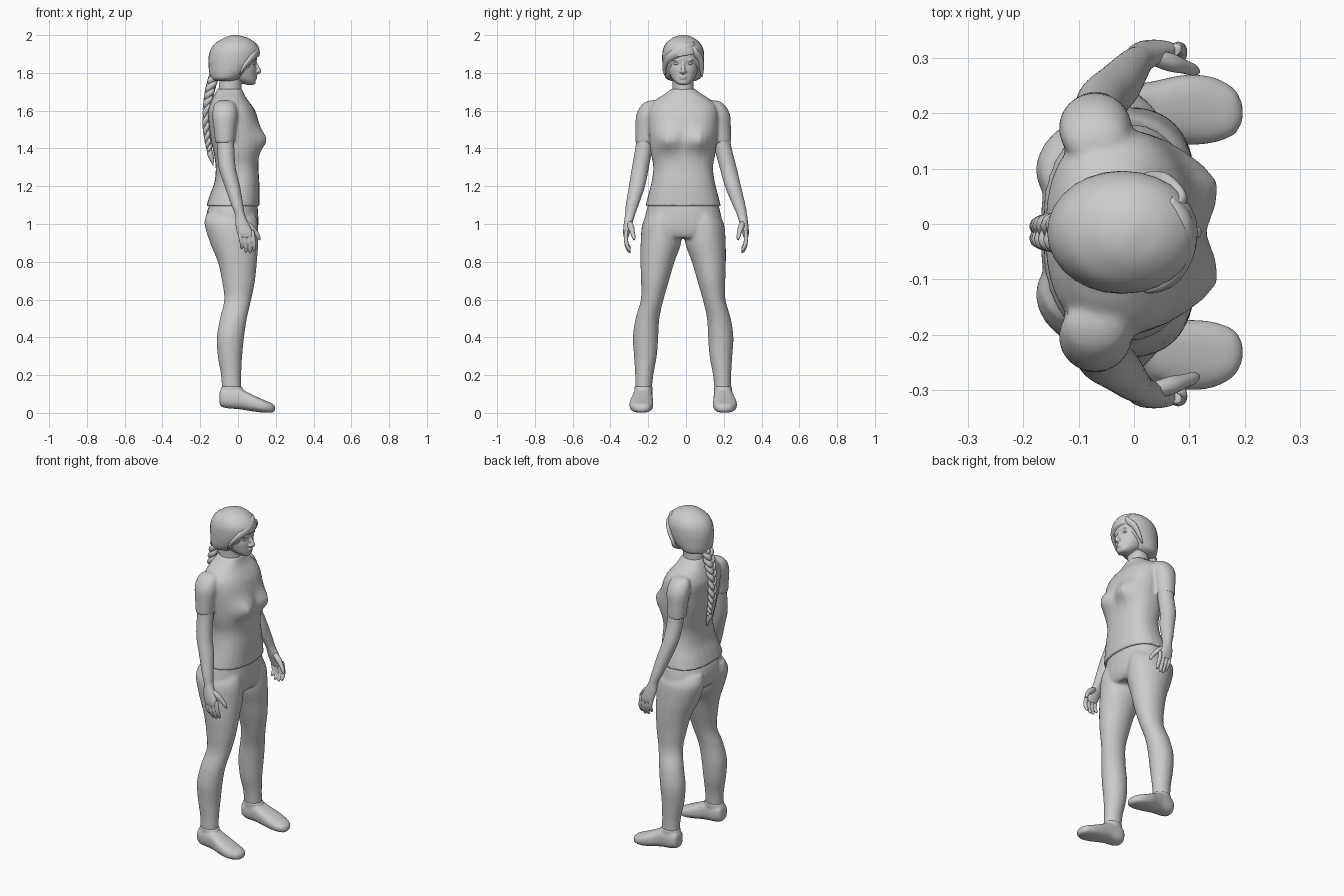
import bpy, bmesh
from math import sin, cos, pi, exp, copysign
from mathutils import Vector

C = -0.015  # the body's mid-plane sits slightly off y = 0


def spline(rows, k=5):
    """Catmull-Rom interpolation through rows of numbers."""
    out = []
    for i in range(len(rows) - 1):
        a, b, c, d = (rows[max(i - 1, 0)], rows[i], rows[i + 1], rows[min(i + 2, len(rows) - 1)])
        for j in range(k):
            t = j / k
            out.append([0.5 * (2*q + (r-p)*t + (2*p-5*q+4*r-s)*t*t + (3*q-p-3*r+s)*t**3)
                        for p, q, r, s in zip(a, b, c, d)])
    return out + [list(rows[-1])]


def oval(o, u, v, ru, rv, n=28, p=2.0):
    pw = lambda c: copysign(abs(c) ** (2 / p), c)
    return [o + u * ru * pw(cos(2*pi*i/n)) + v * rv * pw(sin(2*pi*i/n)) for i in range(n)]


def loft(bm, rings):
    vs = [[bm.verts.new(p) for p in r] for r in rings]
    n = len(vs[0])
    for a, b in zip(vs, vs[1:]):
        for i in range(n):
            bm.faces.new((a[i], a[(i+1) % n], b[(i+1) % n], b[i]))
    bm.faces.new(vs[0])
    bm.faces.new(vs[-1])


X, Y, Z = Vector((1, 0, 0)), Vector((0, 1, 0)), Vector((0, 0, 1))


def stack(bm, rows, p=2.0, k=5):
    """Horizontal sections: (z, x back, x front, y centre, half width)."""
    loft(bm, [oval(Vector(((b+f)/2, y, z)), X, Y, max((f-b)/2, .002), max(h, .002), p=p)
              for z, b, f, y, h in spline(rows, k)])


def tube(bm, rows, flat=1.0, ref=X, k=5, n=14):
    """Round tube through (x, y, z, radius)."""
    pts = spline(rows, k)
    rings = []
    for i, q in enumerate(pts):
        t = (Vector(pts[min(i+1, len(pts)-1)][:3]) - Vector(pts[max(i-1, 0)][:3])).normalized()
        v = t.cross(ref).normalized()
        rings.append(oval(Vector(q[:3]), v.cross(t), v, q[3] * flat, q[3], n))
    loft(bm, rings)


def ball(bm, o, r):
    res = bmesh.ops.create_uvsphere(bm, u_segments=20, v_segments=14, radius=1)
    for v in res["verts"]:
        v.co = Vector((v.co.x*r[0] + o[0], v.co.y*r[1] + o[1], v.co.z*r[2] + o[2]))


def finish(name, bm, voxel=0, smooth=4):
    bmesh.ops.recalc_face_normals(bm, faces=bm.faces)
    for f in bm.faces:
        f.smooth = True
    me = bpy.data.meshes.new(name)
    bm.to_mesh(me)
    bm.free()
    ob = bpy.data.objects.new(name, me)
    bpy.context.collection.objects.link(ob)
    if voxel:  # fuse overlapping volumes into one soft skin
        m = ob.modifiers.new("Fuse", 'REMESH')
        m.mode, m.voxel_size, m.use_smooth_shade = 'VOXEL', voxel, True
        m = ob.modifiers.new("Soften", 'SMOOTH')
        m.factor, m.iterations = 0.5, smooth
    return ob


def side_y(s, y, z):
    """Mirror y; shoulders follow the mid-plane, hands swing back to y = 0."""
    return s * y + C * min(max((z - 1.05) / 0.4, 0), 1)


# shirt: torso with bust, plus sleeves
bm = bmesh.new()
stack(bm, [(z, b, f, C, h) for z, b, f, h in [
    (1.095, -.168, .114, .200), (1.15, -.150, .114, .186), (1.22, -.125, .113, .168),
    (1.30, -.118, .108, .158), (1.38, -.130, .110, .172), (1.45, -.145, .115, .180),
    (1.53, -.155, .110, .185), (1.59, -.160, .095, .185), (1.63, -.150, .072, .172),
    (1.665, -.135, .045, .135), (1.69, -.122, .032, .095), (1.715, -.108, .022, .064)]], p=2.4)
for v in bm.verts:
    if v.co.x > 0:
        for s in (1, -1):
            d = ((v.co.y - C - s * .085) / .062) ** 2 + ((v.co.z - 1.445) / .06) ** 2
            v.co.x += .048 * exp(-d)
for s in (1, -1):
    stack(bm, [(z, -.07 - rx, -.07 + rx, side_y(s, y, z), r) for z, y, rx, r in [
        (1.655, .155, .025, .02), (1.635, .17, .055, .045), (1.58, .188, .066, .060),
        (1.50, .197, .058, .056), (1.43, .202, .051, .052)]])
finish("shirt", bm, .008, 5)

# trousers: pelvis and two legs
bm = bmesh.new()
stack(bm, [(1.15, -.12, .095, C, .17), (1.08, -.16, .105, C, .193), (1.0, -.168, .108, C, .208),
           (.95, -.14, .1, C, .2), (.925, -.09, .085, C, .13)], p=2.3)
for s in (1, -1):
    stack(bm, [(z, b, f, s * y + C, h) for z, b, f, y, h in [
        (1.06, -.165, .09, .105, .075), (1.0, -.177, .105, .113, .103), (.9, -.148, .107, .118, .107),
        (.8, -.107, .1, .136, .09), (.7, -.085, .09, .149, .074), (.6, -.073, .07, .164, .06),
        (.5, -.095, .047, .189, .063), (.4, -.112, .032, .199, .067), (.3, -.107, .022, .2, .06),
        (.2, -.09, .017, .206, .048), (.12, -.085, .017, .21, .044)]])
finish("trousers", bm, .008, 4)

# shoes
for s, side in ((1, "left"), (-1, "right")):
    bm = bmesh.new()
    loft(bm, [oval(Vector((x, s * y + C, (a + b) / 2)), Y, Z, h, (b - a) / 2, p=2.5)
              for x, a, b, y, h in spline([
                  (-.098, .055, .1, .212, .015), (-.09, .035, .125, .212, .038), (-.06, .025, .135, .212, .05),
                  (0, .02, .135, .214, .053), (.04, .014, .115, .217, .057), (.09, .006, .09, .221, .063),
                  (.14, .001, .067, .221, .06), (.18, .002, .05, .218, .042), (.196, .012, .035, .216, .015)])])
    stack(bm, [(.06, -.085, .02, s * .212 + C, .045), (.13, -.09, .024, s * .21 + C, .048),
               (.14, -.088, .02, s * .21 + C, .046)])
    finish(side + "_shoe", bm, .006, 4)

# arms and hands
for s, side in ((1, "left"), (-1, "right")):
    bm = bmesh.new()
    stack(bm, [(z, x - rx, x + rx, side_y(s, y, z), ry) for z, x, y, rx, ry in [
        (1.52, -.068, .197, .048, .047), (1.42, -.066, .206, .046, .046), (1.3, -.057, .232, .045, .045),
        (1.2, -.03, .254, .041, .043), (1.1, -.004, .283, .032, .034), (1.05, .010, .296, .027, .027),
        (1.0, .022, .307, .036, .023), (.955, .037, .315, .043, .018), (.925, .044, .317, .038, .012)]])
    finish(side + "_arm", bm, .006, 3)
    bm = bmesh.new()
    for i in range(4):
        x, tip = .010 + .022 * i, (.866, .848, .845, .855)[i]
        tube(bm, [(x, s * .315, .965, .010), (x + .004, s * .318, .93, .0115),
                  (x + .010, s * .314, (.93 + tip) / 2, .0105), (x + .010, s * .302, tip + .012, .009),
                  (x + .009, s * .297, tip, .004)])
    tube(bm, [(.03, s * .302, 1.01, .014), (.065, s * .292, .985, .017), (.09, s * .284, .96, .013),
              (.107, s * .278, .935, .011), (.115, s * .274, .915, .005)])
    finish(side + "_fingers", bm, .0035, 1)

# head, neck, nose, lips, brows
bm = bmesh.new()
stack(bm, [(z, b, f, C, h) for z, b, f, h in [
    (1.737, .045, .082, .02), (1.745, .02, .092, .036), (1.765, -.02, .094, .056), (1.79, -.06, .095, .07),
    (1.82, -.09, .097, .08), (1.845, -.10, .094, .083), (1.87, -.11, .1, .085), (1.91, -.11, .095, .083),
    (1.95, -.08, .06, .06)]], p=2.2)
stack(bm, [(1.64, -.115, .02, C, .07), (1.70, -.105, .02, C, .058), (1.74, -.10, .02, C, .056),
           (1.80, -.09, .03, C, .058)])
tube(bm, [(.090, C, 1.865, .006), (.101, C, 1.835, .009), (.111, C, 1.812, .012),
          (.106, C, 1.802, .010), (.092, C, 1.796, .006)], ref=Y)
for s in (1, -1):
    ball(bm, (.100, C + s * .012, 1.806), (.010, .008, .007))
    ball(bm, (.086, C + s * .034, 1.868), (.012, .02, .006))
ball(bm, (.094, C, 1.782), (.009, .022, .005))
ball(bm, (.093, C, 1.772), (.009, .018, .006))
finish("head", bm, .004, 3)
for s, side in ((1, "left"), (-1, "right")):
    bm = bmesh.new()
    ball(bm, (.078, C + s * .034, 1.849), (.014, .015, .008))
    finish(side + "_eye", bm)

# hair cap with the face opening cut out
bm = bmesh.new()
stack(bm, [(z, b, f, C, h) for z, b, f, h in [
    (1.757, -.125, -.01, .06), (1.77, -.143, .02, .09), (1.80, -.152, .06, .103), (1.84, -.156, .095, .109),
    (1.88, -.156, .112, .111), (1.92, -.146, .114, .108), (1.955, -.122, .095, .092),
    (1.982, -.08, .058, .062), (1.995, -.05, .02, .034), (2.0, -.02, .0, .008)]])
hair = finish("hair", bm)
bm = bmesh.new()
loft(bm, [[Vector((x, y, z + (y - C) * .15)) for x, z in [
    (.3, 1.885), (.09, 1.89), (.07, 1.86), (.05, 1.82), (.01, 1.775), (-.005, 1.7), (.3, 1.7)]]
    for y in (-.3, .3)])
cutter = finish("face_cutter", bm)
cutter.hide_render = True
cutter.hide_set(True)
m = hair.modifiers.new("Face", 'BOOLEAN')
m.operation, m.object, m.solver = 'DIFFERENCE', cutter, 'EXACT'

# swept fringe
bm = bmesh.new()
tube(bm, [(.066, .045, 1.955, .008), (.086, .01, 1.937, .026), (.094, -.04, 1.91, .026),
          (.07, -.09, 1.878, .022), (.03, -.113, 1.83, .013), (.01, -.112, 1.79, .004)], flat=.7)
tube(bm, [(.075, .03, 1.95, .006), (.085, .045, 1.915, .017), (.06, .073, 1.875, .018),
          (.03, .083, 1.82, .012), (.01, .083, 1.78, .004)], flat=.7)
finish("fringe", bm)

# braid: three interwoven strands and a tuft
bm = bmesh.new()
path = spline([(-.13, 1.775), (-.150, 1.70), (-.163, 1.62), (-.168, 1.52), (-.160, 1.44), (-.150, 1.385)], 12)
for j in range(3):
    rows = []
    for i, (x, z) in enumerate(path):
        t = i / (len(path) - 1)
        a, k = 2 * pi * (3.3 * t + j / 3), 1 - .5 * t
        rows.append((x + .011 * k * sin(2 * a), C + .021 * k * sin(a), z, .0185 * k))
    tube(bm, rows, k=2, n=10)
tube(bm, [(-.150, C, 1.395, .012), (-.147, C, 1.37, .016), (-.138, C, 1.34, .011), (-.132, C, 1.31, .002)])
finish("braid", bm)
